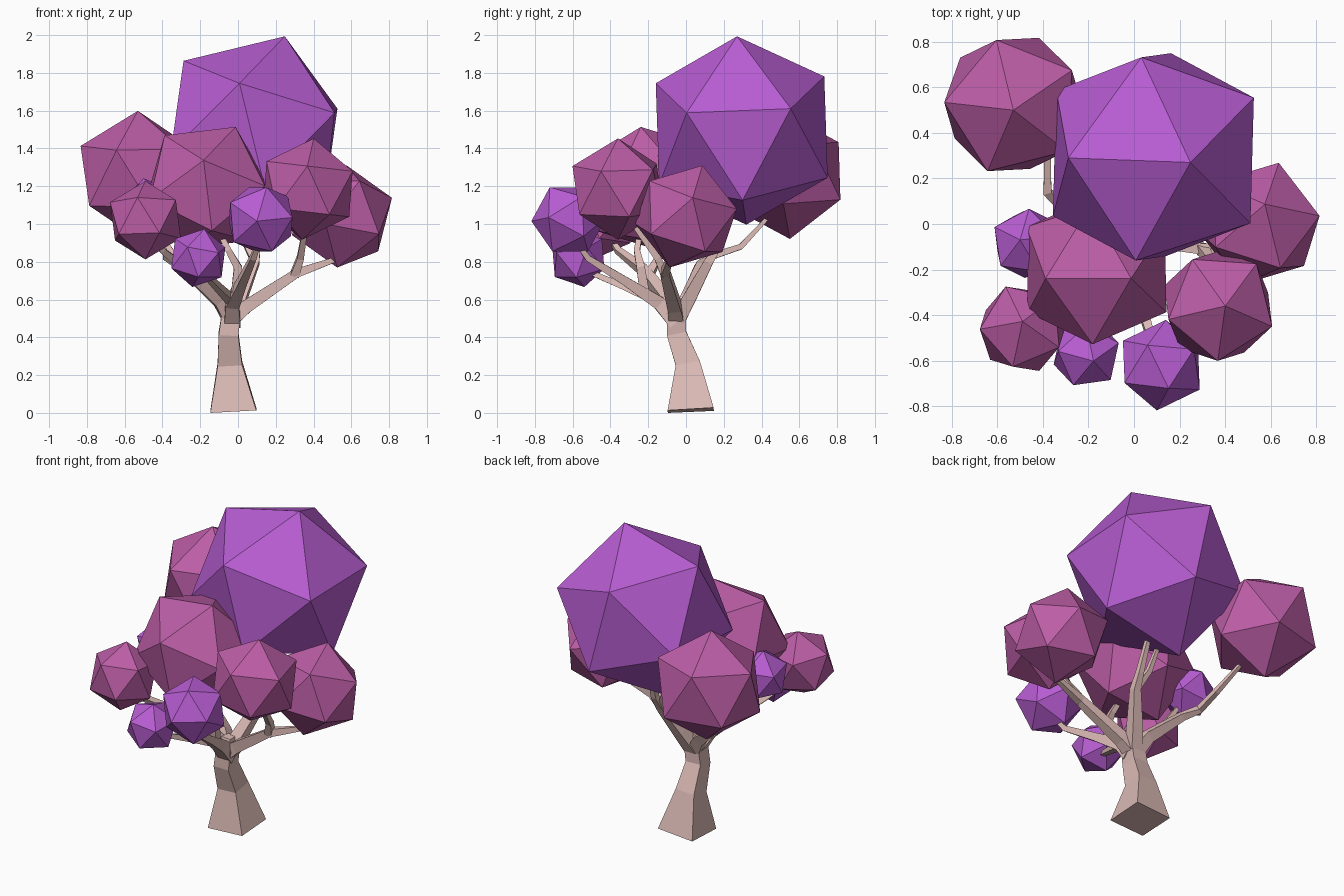
import bpy, bmesh
from mathutils import Vector, Matrix

if "Cube" in bpy.data.objects:
    bpy.data.objects.remove(bpy.data.objects["Cube"])


def material(name, color):
    m = bpy.data.materials.new(name)
    m.diffuse_color = (*color, 1)
    m.use_nodes = True
    m.node_tree.nodes["Principled BSDF"].inputs["Base Color"].default_value = m.diffuse_color
    return m


PINK = material("pink_leaves", (0.50, 0.11, 0.38))
PURPLE = material("purple_leaves", (0.48, 0.11, 0.65))
BARK = material("bark", (0.72, 0.50, 0.47))


def finish(bm, name, mat):
    mesh = bpy.data.meshes.new(name)
    bmesh.ops.recalc_face_normals(bm, faces=bm.faces)
    bm.to_mesh(mesh)
    bm.free()
    mesh.materials.append(mat)
    bpy.context.collection.objects.link(bpy.data.objects.new(name, mesh))


def frame(a, b):
    a = a.normalized()
    b = (b - a * a.dot(b)).normalized()
    return Matrix((a, b, a.cross(b)))


def leaf_clump(name, mat, center, radius, corner, neighbour):
    """Icosahedron turned so two adjacent corners point at the given places."""
    c = Vector(center)
    bm = bmesh.new()
    bmesh.ops.create_icosphere(bm, subdivisions=1, radius=radius)
    v0 = max(bm.verts, key=lambda v: v.co.z)
    v1 = v0.link_edges[0].other_vert(v0)
    rot = frame(Vector(corner) - c, Vector(neighbour) - c).transposed() @ frame(v0.co, v1.co)
    bm.transform(Matrix.Translation(c) @ rot.to_4x4())
    finish(bm, name, mat)


def limb(name, points, widths):
    """Four-sided tapering tube; widths are half widths."""
    pts = [Vector(p) for p in points]
    total = pts[-1] - pts[0]
    k = min(range(3), key=lambda i: abs(total[i]))
    ref = Vector([float(i == k) for i in range(3)])
    bm = bmesh.new()
    rings = []
    for i, (p, h) in enumerate(zip(pts, widths)):
        t = (pts[min(i + 1, len(pts) - 1)] - pts[max(i - 1, 0)]).normalized()
        u = (ref - t * t.dot(ref)).normalized()
        w = t.cross(u)
        ring = [p + u * (h * a) + w * (h * b) for a, b in ((1, 1), (-1, 1), (-1, -1), (1, -1))]
        rings.append([bm.verts.new((q.x, q.y, max(q.z, 0))) for q in ring])
    for r, s in zip(rings, rings[1:]):
        for i in range(4):
            j = (i + 1) % 4
            bm.faces.new((r[i], r[j], s[j], s[i]))
    bm.faces.new(rings[0])
    bm.faces.new(rings[-1])
    finish(bm, name, BARK)


# Leaf clumps: centre, radius, one corner, adjacent corner
leaf_clump("crown_top", PURPLE, (.085, .295, 1.495), .525, (.25, .27, 2.0), (-.29, .29, 1.87))
leaf_clump("crown_middle", PINK, (-.165, -.20, 1.19), .36, (-.01, -.24, 1.52), (-.40, -.24, 1.47))
leaf_clump("crown_back_left", PINK, (-.53, .525, 1.26), .34, (-.53, .50, 1.6), (-.82, .535, 1.39))
leaf_clump("crown_front_left", PINK, (-.49, -.46, 1.02), .21, (-.49, -.43, 1.215), (-.68, -.46, 1.13))
leaf_clump("crown_front_right", PINK, (.37, -.36, 1.185), .27, (.40, -.36, 1.445), (.36, -.60, 1.24))
leaf_clump("crown_right", PINK, (.55, 0, 1.04), .285, (.575, .087, 1.31), (.82, .03, 1.12))
leaf_clump("small_clump_left", PURPLE, (-.47, -.085, 1.08), .165, (-.50, -.07, 1.24), (-.62, -.01, 1.15))
leaf_clump("small_clump_front", PURPLE, (-.21, -.57, .82), .16, (-.18, -.60, .965), (-.35, -.55, .886))
leaf_clump("small_clump_front_right", PURPLE, (.12, -.62, 1.025), .2, (.10, -.82, 1.015), (.155, -.70, 1.20))

# Trunk
limb("trunk", [(-.025, .025, .012), (-.043, .01, .26), (-.05, -.05, .42), (-.035, -.05, .53), (-.03, -.05, .6)],
     [.122, .065, .052, .05, .03])

# Branches and their forks
limb("branch_right", [(-.03, -.05, .5), (.04, -.06, .56), (.31, -.11, .74), (.51, -.09, .81), (.56, -.05, .9)],
     [.04, .035, .024, .014, .01])
limb("fork_right", [(.30, -.11, .73), (.33, -.15, .82), (.36, -.28, 1.0)], [.024, .018, .012])
limb("branch_back", [(-.03, -.04, .5), (.02, .03, .63), (.09, .12, .80), (.10, .17, .88), (.09, .24, 1.1)],
     [.04, .034, .024, .018, .012])
limb("fork_back", [(.09, .12, .80), (.03, .17, .92), (.0, .22, 1.08)], [.02, .015, .01])
limb("branch_back_left", [(-.04, -.04, .5), (-.10, 0, .6), (-.30, .07, .78), (-.38, .14, .83), (-.38, .29, .88), (-.45, .43, 1.03)],
     [.04, .034, .022, .018, .015, .01])
limb("branch_front_left", [(-.04, -.05, .5), (-.10, -.10, .6), (-.28, -.23, .76), (-.40, -.36, .86), (-.47, -.43, .97)],
     [.04, .034, .024, .016, .01])
limb("fork_left", [(-.24, -.2, .72), (-.34, -.14, .83), (-.44, -.09, 1.0)], [.022, .016, .01])
limb("branch_front", [(-.03, -.05, .48), (-.03, -.14, .58), (.02, -.31, .69), (.08, -.52, .82), (.12, -.60, .93)],
     [.044, .036, .024, .016, .01])
limb("fork_front", [(-.03, -.15, .59), (-.11, -.33, .67), (-.18, -.50, .74), (-.2, -.55, .8)], [.024, .018, .013, .01])
limb("fork_middle", [(-.01, -.22, .64), (.0, -.24, .77), (-.05, -.26, .86), (-.13, -.23, 1.02)], [.026, .022, .016, .012])
